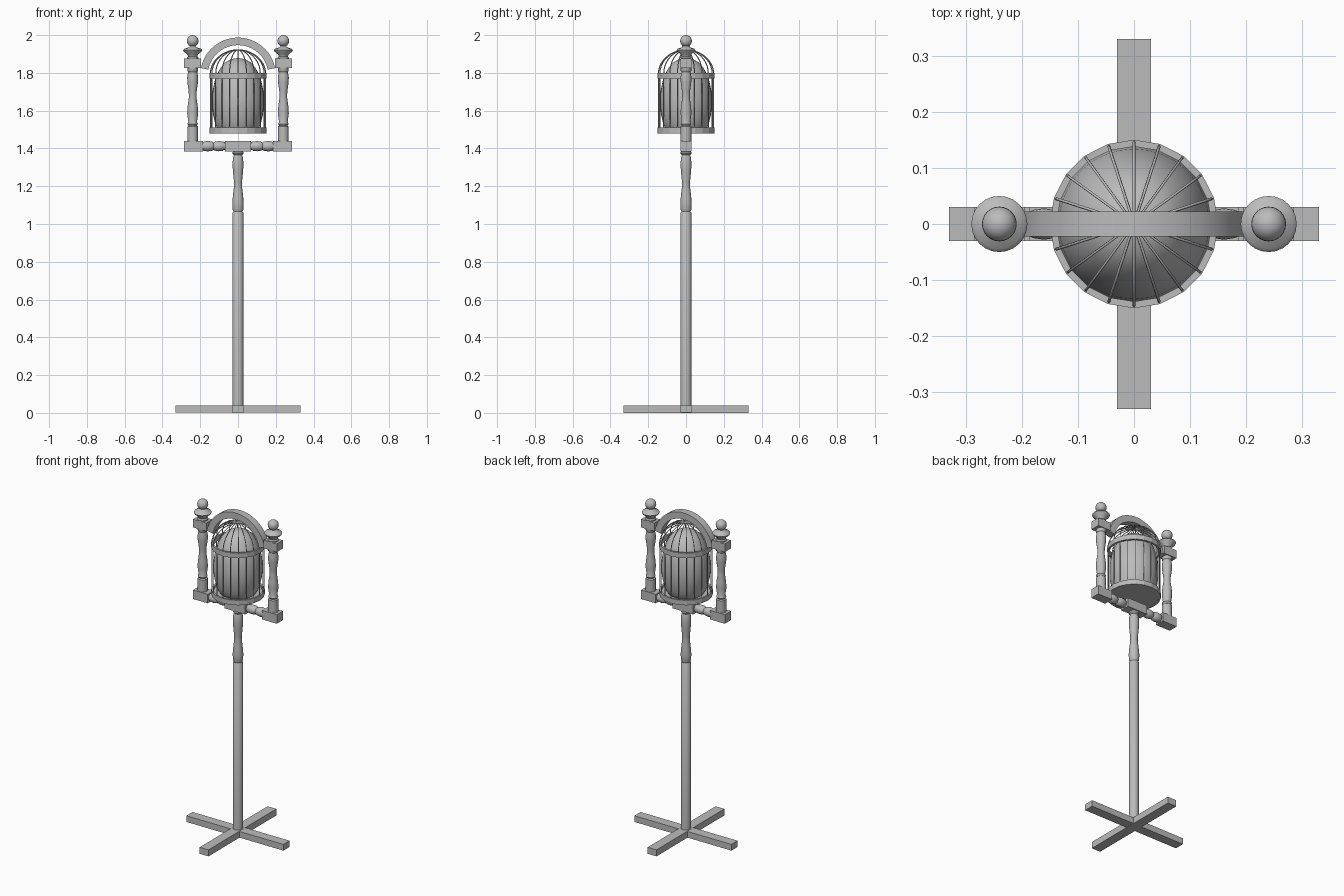
import bpy, bmesh
from math import pi, sin, cos, asin
from mathutils import Matrix

if "Cube" in bpy.data.objects:
    bpy.data.objects.remove(bpy.data.objects["Cube"])

grey = bpy.data.materials.new("plain grey")
grey.use_nodes = True
COLOUR = (0.5, 0.5, 0.5, 1)
grey.diffuse_color = COLOUR
grey.node_tree.nodes["Principled BSDF"].inputs["Base Color"].default_value = COLOUR


def finish(name, bm, smooth=None, matrix=Matrix()):
    bmesh.ops.transform(bm, matrix=matrix, verts=bm.verts)
    bmesh.ops.recalc_face_normals(bm, faces=bm.faces)
    mesh = bpy.data.meshes.new(name)
    bm.to_mesh(mesh)
    bm.free()
    mesh.materials.append(grey)
    ob = bpy.data.objects.new(name, mesh)
    bpy.context.collection.objects.link(ob)
    if smooth:
        bpy.ops.object.select_all(action="DESELECT")
        ob.select_set(True)
        bpy.context.view_layer.objects.active = ob
        bpy.ops.object.shade_smooth_by_angle(angle=smooth)
    return ob


def box(name, centre, size):
    bm = bmesh.new()
    bmesh.ops.create_cube(bm, size=1)
    finish(name, bm, None, Matrix.Translation(centre) @ Matrix.Diagonal((*size, 1)))


def lathe(name, profile, sides=20, matrix=Matrix(), closed=False, smooth=0.7):
    """Revolve (radius, height) points about the z axis."""
    bm = bmesh.new()
    verts = [bm.verts.new((r, 0, z)) for r, z in profile]
    edges = [bm.edges.new(pair) for pair in zip(verts, verts[1:])]
    if closed:
        edges.append(bm.edges.new((verts[-1], verts[0])))
    bmesh.ops.spin(bm, geom=verts + edges, cent=(0, 0, 0), axis=(0, 0, 1),
                   angle=2 * pi, steps=sides)
    bmesh.ops.remove_doubles(bm, verts=bm.verts, dist=0.0003)
    finish(name, bm, smooth, matrix)


# Crossed floor feet
box("foot_side_to_side", (0, 0, 0.02), (0.66, 0.06, 0.038))
box("foot_front_to_back", (0, 0, 0.02), (0.06, 0.66, 0.04))

# Pole with turned upper end
lathe("pole", [(0, 0.03), (0.028, 0.03), (0.028, 1.06), (0.024, 1.065), (0.028, 1.075),
               (0.03, 1.11), (0.027, 1.15), (0.021, 1.20), (0.021, 1.22), (0.026, 1.27),
               (0.029, 1.31), (0.027, 1.35), (0.022, 1.365), (0.028, 1.372),
               (0.028, 1.382), (0.022, 1.388), (0, 1.39)])

# Lower crossbar
box("crossbar_middle_block", (0, 0, 1.412), (0.14, 0.06, 0.055))
SPINDLE = [(0.021, 0.065), (0.021, 0.075), (0.025, 0.08), (0.027, 0.105), (0.023, 0.125),
           (0.019, 0.13), (0.024, 0.136), (0.028, 0.16), (0.025, 0.18), (0.02, 0.19)]

POST = [(0.028, 1.43), (0.028, 1.515), (0.022, 1.52), (0.028, 1.53), (0.023, 1.54),
        (0.029, 1.585), (0.027, 1.62), (0.02, 1.67), (0.021, 1.70), (0.028, 1.75),
        (0.029, 1.775), (0.024, 1.805), (0.028, 1.81), (0.028, 1.83)]

BALL = [(0.031 * cos(a), 1.969 + 0.031 * sin(a)) for a in [-1.1 + i * 0.267 for i in range(10)]]
FINIAL = [(0, 1.86), (0.03, 1.865), (0.03, 1.88), (0.024, 1.887), (0.028, 1.898),
          (0.046, 1.912), (0.05, 1.92), (0.044, 1.928), (0.022, 1.935)] + BALL + [(0, 2.0)]

# Left and right posts, blocks, finials and crossbar spindles
for side, s in (("left", 1), ("right", -1)):
    place = Matrix.Translation((0.24 * s, 0, 0))
    box(side + "_lower_block", (0.235 * s, 0, 1.412), (0.1, 0.06, 0.055))
    box(side + "_upper_block", (0.24 * s, 0, 1.85), (0.09, 0.06, 0.05))
    lathe(side + "_post", POST, matrix=place)
    lathe(side + "_finial", FINIAL, 24, place)
    lathe(side + "_crossbar_spindle", SPINDLE,
          matrix=Matrix.Translation((0, 0, 1.412)) @ Matrix.Rotation(s * pi / 2, 4, "Y"))

# Arch over the cage
bm = bmesh.new()
CENTRE, OUTER, INNER, STEPS = 1.787, 0.2, 0.16, 24
start = asin(0.038 / OUTER)
rows = []
for i in range(STEPS + 1):
    a = start + (pi - 2 * start) * i / STEPS
    rows.append([bm.verts.new((r * cos(a), y, CENTRE + r * sin(a)))
                 for r, y in ((OUTER, -0.022), (OUTER, 0.022), (INNER, 0.022), (INNER, -0.022))])
for p, q in zip(rows, rows[1:]):
    for k in range(4):
        j = (k + 1) % 4
        bm.faces.new((p[k], p[j], q[j], q[k]))
bm.faces.new(rows[0])
bm.faces.new(rows[-1])
finish("arch", bm, 0.6)

# Cage rings and floor
BARS = 20
for name, low, high in (("cage_lower_ring", 1.48, 1.51), ("cage_upper_ring", 1.77, 1.8)):
    lathe(name, [(0.138, low), (0.15, low), (0.15, high), (0.138, high)], BARS,
          closed=True, smooth=None)
lathe("cage_floor", [(0, 1.481), (0.14, 1.481), (0.14, 1.495), (0, 1.495)], BARS, smooth=None)

# Cage bars: upright, then curving in to the crown
curve = bpy.data.curves.new("cage_bars", "CURVE")
curve.dimensions = "3D"
curve.bevel_depth = 0.0028
curve.bevel_resolution = 0
curve.use_fill_caps = True
R = 0.146
path = [(R, 1.49)] + [(R * cos(i * pi / 20), 1.795 + 0.127 * sin(i * pi / 20)) for i in range(11)]
for n in range(BARS):
    a = 2 * pi * n / BARS
    spline = curve.splines.new("POLY")
    spline.points.add(len(path) - 1)
    for point, (r, z) in zip(spline.points, path):
        point.co = (r * cos(a), r * sin(a), z, 1)
curve.materials.append(grey)
bars = bpy.data.objects.new("cage_bars", curve)
bpy.context.collection.objects.link(bars)
bpy.ops.object.select_all(action="DESELECT")
bars.select_set(True)
bpy.context.view_layer.objects.active = bars
bpy.ops.object.convert(target="MESH")

# Egg-shaped body inside the cage
lathe("egg", [(0, 1.49), (0.1, 1.493), (0.112, 1.51), (0.123, 1.54), (0.132, 1.58),
              (0.137, 1.62), (0.138, 1.66), (0.134, 1.705), (0.125, 1.75), (0.112, 1.79),
              (0.092, 1.828), (0.068, 1.855), (0.038, 1.872), (0.015, 1.877), (0, 1.878)],
      32, smooth=1.0)
